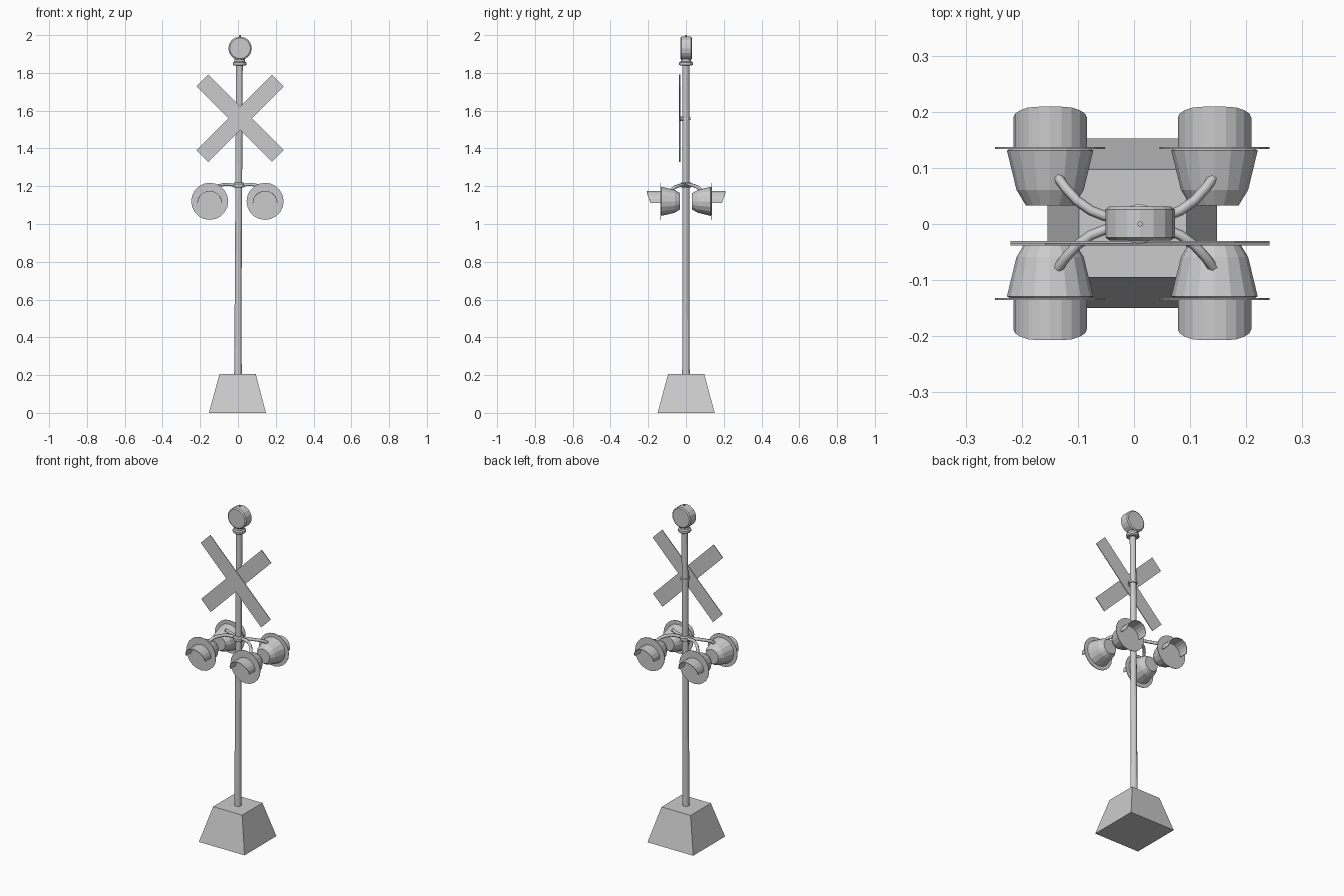
import bpy, bmesh, math
from mathutils import Vector, Matrix

if "Cube" in bpy.data.objects:
    bpy.data.objects.remove(bpy.data.objects["Cube"])


def mesh_object(name, verts, faces):
    me = bpy.data.meshes.new(name)
    me.from_pydata(verts, [], faces)
    bm = bmesh.new()
    bm.from_mesh(me)
    bmesh.ops.recalc_face_normals(bm, faces=bm.faces)
    bm.to_mesh(me)
    bm.free()
    ob = bpy.data.objects.new(name, me)
    bpy.context.collection.objects.link(ob)
    return ob


def loft(name, sections, n, direction=(0, 0, 1), origin=(0, 0, 0), turn=0.0):
    """Capped rings of (radius, distance, x shift) along a direction."""
    rot = Vector((0, 0, 1)).rotation_difference(Vector(direction)).to_matrix()
    verts, faces = [], []
    for r, d, sx in sections:
        for k in range(n):
            a = 2 * math.pi * k / n + turn
            p = rot @ Vector((r * math.cos(a), r * math.sin(a), d))
            verts.append(p + Vector(origin) + Vector((sx, 0, 0)))
    for i in range(len(sections) - 1):
        for k in range(n):
            j = (k + 1) % n
            faces.append((i * n + k, i * n + j, (i + 1) * n + j, (i + 1) * n + k))
    faces.append(tuple(range(n)))
    faces.append(tuple(range((len(sections) - 1) * n, len(sections) * n)))
    return mesh_object(name, verts, faces)


def pipe(name, points, radius):
    cu = bpy.data.curves.new(name, 'CURVE')
    cu.dimensions = '3D'
    cu.bevel_depth = radius
    cu.bevel_resolution = 1
    cu.use_fill_caps = True
    sp = cu.splines.new('POLY')
    sp.points.add(len(points) - 1)
    for p, co in zip(sp.points, points):
        p.co = (*co, 1)
    ob = bpy.data.objects.new(name, cu)
    bpy.context.collection.objects.link(ob)
    return ob


# Tapered concrete base
q = math.sqrt(2)
loft("base", [(0.151 * q, 0, -0.003), (0.096 * q, 0.205, -0.002)], 4,
     origin=(0, 0.001, 0), turn=math.pi / 4)

# Pole, leaning very slightly, with its collars
loft("pole", [(0.02, 0.2, 0.0), (0.018, 0.6, 0.001), (0.0175, 1.88, 0.008)], 12)
loft("lamp_collar", [(0.026, 1.192, 0.005), (0.03, 1.198, 0.005),
                     (0.03, 1.212, 0.005), (0.024, 1.22, 0.005)], 12)
loft("sign_clamp", [(0.024, 1.55, 0.007), (0.024, 1.563, 0.007)], 12)
loft("bell_collar", [(0.03, 1.838, 0.009), (0.036, 1.843, 0.009), (0.036, 1.855, 0.009),
                     (0.028, 1.86, 0.009), (0.026, 1.885, 0.009)], 12)

# Drum-shaped bell and its top pin
loft("bell", [(0.055, -0.029, 0), (0.062, -0.024, 0), (0.062, 0.026, 0), (0.055, 0.031, 0)],
     16, (0, 1, 0), (0.011, 0, 1.93))
loft("bell_pin", [(0.005, 1.98, 0.011), (0.005, 2.0, 0.011)], 8)

# Crossed sign boards
for i, (y, ang) in enumerate([(-0.036, 45), (-0.032, -45)]):
    bm = bmesh.new()
    bmesh.ops.create_cube(bm, size=1)
    m = (Matrix.Translation((0.011, y, 1.56)) @ Matrix.Rotation(math.radians(ang), 4, 'Y')
         @ Matrix.Diagonal((0.565, 0.004, 0.088, 1)))
    bmesh.ops.transform(bm, matrix=m, verts=bm.verts)
    me = bpy.data.meshes.new("sign_board")
    bm.to_mesh(me)
    bm.free()
    bpy.context.collection.objects.link(bpy.data.objects.new("sign_board_%d" % i, me))
loft("sign_bolt", [(0.012, -0.032, 0), (0.012, -0.005, 0)], 8, (0, 1, 0), (0.007, 0, 1.557))

# Four signal lamps: housing, backing disc, hood and curved arm
for sx in (-1, 1):
    for sy in (-1, 1):
        cx, cz = -0.003 + 0.1465 * sx, 1.12
        tag = ("left" if sx < 0 else "right") + ("_front" if sy < 0 else "_back")
        o, d = (cx, 0.001, cz), (0, sy, 0)
        loft("lamp_housing_" + tag, [(0.043, 0.032, 0), (0.06, 0.06, 0), (0.077, 0.13, 0),
                                     (0.07, 0.134, 0)], 16, d, o)
        loft("lamp_disc_" + tag, [(0.098, 0.133, 0), (0.098, 0.136, 0)], 20, d, o)

        # Hood: arched shell, longer at the crown than at the sides
        n, verts = 10, []
        for k in range(n + 1):
            a = math.pi * k / n
            reach = 0.189 + 0.019 * min(1, math.sin(a) * 1.15)
            for dist in (0.135, reach):
                verts.append((cx + 0.064 * math.cos(a), 0.001 + sy * dist,
                              1.112 + 0.062 * math.sin(a)))
        hood = mesh_object("lamp_hood_" + tag, verts,
                           [(2 * k, 2 * k + 1, 2 * k + 3, 2 * k + 2) for k in range(n)])
        sol = hood.modifiers.new("thickness", 'SOLIDIFY')
        sol.thickness = 0.003
        sol.offset = 0

        # Arm from the collar to the top of the housing
        ax = 0.003
        pipe("lamp_arm_" + tag,
             [(ax + x * sx, 0.002 + y * sy, z) for x, y, z in
              [(0.015, 0.005, 1.206), (0.055, 0.012, 1.209), (0.08, 0.022, 1.208),
               (0.105, 0.04, 1.203), (0.125, 0.062, 1.194), (0.138, 0.08, 1.178)]], 0.009)
